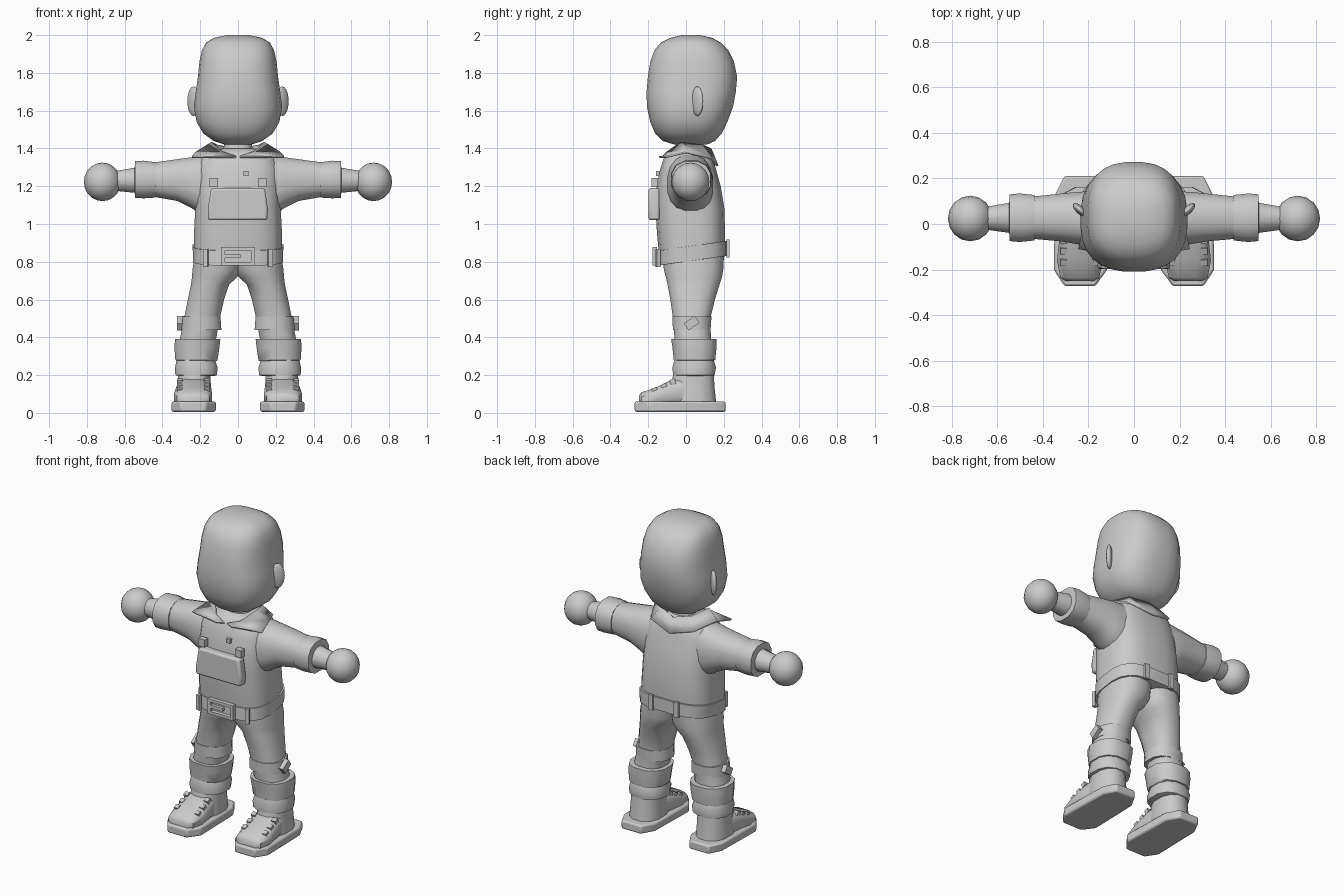
import bpy, bmesh, math
from mathutils import Vector, Matrix

grey = bpy.data.materials.new("matte grey")
grey.diffuse_color = (0.6, 0.6, 0.6, 1)


def finish(name, bm, mirror=False, angle=40, bevel=0):
    bmesh.ops.recalc_face_normals(bm, faces=bm.faces)
    me = bpy.data.meshes.new(name)
    bm.to_mesh(me)
    bm.free()
    me.materials.append(grey)
    ob = bpy.data.objects.new(name, me)
    bpy.context.collection.objects.link(ob)
    bpy.ops.object.select_all(action='DESELECT')
    bpy.context.view_layer.objects.active = ob
    ob.select_set(True)
    bpy.ops.object.shade_smooth_by_angle(angle=math.radians(angle))
    if bevel:
        m = ob.modifiers.new("bevel", 'BEVEL')
        m.width, m.segments = bevel, 2
    if mirror:
        ob.modifiers.new("mirror", 'MIRROR').use_clip = False
    return ob


def loft(name, axis, rings, n=16, power=2.4, tilt=0, mirror=False, angle=40):
    """Rings are (position, a min, a max, b min, b max) across the axis."""
    bm = bmesh.new()
    loops = []
    for t, a0, a1, b0, b1 in rings:
        loop = []
        for i in range(n):
            w = 2 * math.pi * (i + 0.5) / n
            c, s = math.cos(w), math.sin(w)
            a = (a0 + a1) / 2 + (a1 - a0) / 2 * math.copysign(abs(c) ** (2 / power), c)
            b = (b0 + b1) / 2 + (b1 - b0) / 2 * math.copysign(abs(s) ** (2 / power), s)
            u = t + tilt * b
            p = {'x': (u, a, b), 'y': (a, u, b), 'z': (a, b, u)}[axis]
            loop.append(bm.verts.new(p))
        loops.append(loop)
    for l0, l1 in zip(loops, loops[1:]):
        for i in range(n):
            j = (i + 1) % n
            bm.faces.new((l0[i], l0[j], l1[j], l1[i]))
    bm.faces.new(loops[0])
    bm.faces.new(loops[-1])
    return finish(name, bm, mirror, angle)


def prism(name, outline, axis, lo, hi, mirror=False, bevel=0):
    """Extrude a flat outline along y (outline in x, z) or z (outline in x, y)."""
    bm = bmesh.new()
    ends = [[bm.verts.new((a, t, b) if axis == 'y' else (a, b, t)) for a, b in outline]
            for t in (lo, hi)]
    n = len(outline)
    for i in range(n):
        j = (i + 1) % n
        bm.faces.new((ends[0][i], ends[0][j], ends[1][j], ends[1][i]))
    bm.faces.new(ends[0])
    bm.faces.new(ends[1])
    return finish(name, bm, mirror, 30, bevel)


def box(name, centre, size, rot_x=0, mirror=False, rot_z=0):
    bm = bmesh.new()
    bmesh.ops.create_cube(bm, size=1, matrix=Matrix.Translation(centre)
                          @ Matrix.Rotation(rot_z, 4, 'Z') @ Matrix.Rotation(rot_x, 4, 'X')
                          @ Matrix.Diagonal((*size, 1)))
    return finish(name, bm, mirror, 30)


def ball(name, centre, radii, rot_z=0, u=16, v=10):
    bm = bmesh.new()
    bmesh.ops.create_uvsphere(bm, u_segments=u, v_segments=v, radius=1,
                              matrix=Matrix.Translation(centre) @ Matrix.Rotation(rot_z, 4, 'Z')
                              @ Matrix.Diagonal((*radii, 1)))
    return finish(name, bm, True, 60)


# Head, ears and neck
loft("head", 'z', [
    (1.42, -.07, .07, -.06, .11), (1.44, -.13, .13, -.125, .155),
    (1.48, -.185, .185, -.165, .19), (1.54, -.22, .22, -.19, .22),
    (1.62, -.235, .235, -.208, .25), (1.70, -.225, .225, -.21, .265),
    (1.78, -.213, .213, -.203, .272), (1.86, -.205, .205, -.19, .255),
    (1.92, -.192, .192, -.168, .225), (1.96, -.17, .17, -.135, .185),
    (1.985, -.13, .13, -.085, .14), (2.0, -.06, .06, -.02, .075)], n=28, power=2.6, angle=70)
ball("ears", (.235, .06, 1.65), (.042, .018, .078), rot_z=.75)
loft("neck", 'z', [(1.30, -.09, .09, -.07, .11), (1.46, -.07, .07, -.05, .09)])

# Shirt body
loft("torso", 'z', [
    (.84, -.235, .235, -.145, .205), (.95, -.235, .235, -.155, .208),
    (1.08, -.228, .228, -.163, .205), (1.20, -.225, .225, -.158, .185),
    (1.29, -.22, .22, -.138, .16), (1.345, -.20, .20, -.12, .145),
    (1.375, -.15, .15, -.105, .13), (1.40, -.08, .08, -.07, .11)], n=20, power=3, angle=50)

# Sleeves, rolled cuffs, forearms and hands
loft("sleeves", 'x', [
    (.10, -.10, .14, 1.06, 1.375), (.20, -.10, .145, 1.05, 1.365), (.25, -.09, .142, 1.085, 1.355),
    (.32, -.078, .135, 1.12, 1.345), (.46, -.065, .12, 1.145, 1.325)], mirror=True, angle=50)
loft("sleeve_cuffs", 'x', [
    (.435, -.06, .11, 1.15, 1.32), (.437, -.075, .13, 1.137, 1.33), (.50, -.082, .137, 1.133, 1.338),
    (.545, -.078, .133, 1.135, 1.335), (.547, -.045, .10, 1.165, 1.30)], n=12, mirror=True)
loft("forearms", 'x', [(.52, -.045, .10, 1.16, 1.305), (.66, -.025, .075, 1.175, 1.28)],
     n=12, power=2, mirror=True)
ball("hands", (.718, .024, 1.223), (.098, .1, .102))

# Collar with pointed wings
bm = bmesh.new()
inner = [(.01, -.125, 1.36), (.085, -.10, 1.385), (.14, -.03, 1.435), (.11, .09, 1.42), (0, .135, 1.40)]
outer = [(.05, -.145, 1.36), (.245, -.11, 1.36), (.22, .0, 1.385), (.15, .14, 1.35), (0, .172, 1.31)]
a = [bm.verts.new(p) for p in inner]
b = [bm.verts.new(p) for p in outer]
for i in range(4):
    bm.faces.new((a[i], a[i + 1], b[i + 1], b[i]))
collar = finish("collar", bm, True, 30)
collar.modifiers.new("thickness", 'SOLIDIFY').thickness = .012

# Belt, loops and buckle
loft("belt", 'z', [
    (.80, -.22, .22, -.13, .20), (.801, -.24, .24, -.155, .222),
    (.88, -.242, .242, -.152, .222), (.881, -.22, .22, -.13, .20)], n=20, power=3, tilt=.14)
for z in (.79, .868):
    box("buckle_bar", (0, -.165, z), (.18, .025, .018))
for x in (-.08, .08):
    box("buckle_side", (x, -.165, .829), (.02, .025, .09))
box("buckle_tongue", (-.03, -.165, .829), (.085, .02, .02))
box("belt_loops_rear", (.09, .222, .871), (.03, .016, .095), mirror=True)
box("belt_loops_front", (.17, -.148, .82), (.025, .02, .095), mirror=True, rot_z=.25)

# Chest pocket, clasps and button
prism("chest_pocket", [(-.16, 1.02), (.155, 1.02), (.158, 1.08), (.142, 1.19), (-.142, 1.19), (-.16, 1.08)],
      'y', -.198, -.14, bevel=.012)
box("pocket_clasps", (.128, -.165, 1.22), (.044, .035, .046), mirror=True)
box("shirt_button", (.042, -.15, 1.267), (.026, .02, .026))

# Trousers
loft("trouser_legs", 'z', [
    (.86, -.03, .225, -.13, .205), (.76, -.02, .243, -.12, .20), (.715, .005, .246, -.108, .192),
    (.68, .045, .25, -.10, .18), (.60, .072, .267, -.085, .155), (.50, .095, .287, -.07, .13),
    (.36, .12, .315, -.06, .135)], n=16, mirror=True, angle=60)
box("leg_straps", (.298, .03, .475), (.05, .07, .045), rot_x=.6, mirror=True)
loft("leg_bands", 'z', [(.44, .085, .303, -.072, .133), (.51, .09, .297, -.076, .138)], n=12, mirror=True)
loft("upper_leg_cuffs", 'z', [
    (.275, .11, .32, -.06, .14), (.28, .105, .335, -.068, .158), (.345, .095, .34, -.075, .165),
    (.39, .09, .337, -.082, .165), (.391, .12, .30, -.05, .13)], n=12, mirror=True)
loft("lower_leg_cuffs", 'z', [
    (.195, .125, .315, -.055, .14), (.20, .108, .335, -.072, .155), (.24, .105, .337, -.075, .162),
    (.28, .118, .328, -.065, .15)], n=12, mirror=True)

# Shoes
sole = [(.17, -.272), (.305, -.272), (.352, -.20), (.345, .13), (.305, .21), (.17, .21), (.125, .13), (.117, -.20)]
prism("soles", sole, 'z', .006, .06, mirror=True, bevel=.01)
loft("shoe_ankles", 'z', [(.04, .135, .33, -.09, .165), (.13, .14, .325, -.085, .155),
                          (.21, .145, .318, -.07, .15)], n=12, mirror=True)
loft("shoe_toes", 'y', [(-.25, .175, .30, .03, .09), (-.235, .15, .325, .03, .11), (-.16, .135, .34, .03, .135),
                        (-.07, .14, .33, .03, .18), (.0, .15, .32, .03, .19)],
     n=12, power=3, mirror=True)
for y, z in ((-.07, .165), (-.115, .14), (-.165, .12)):
    for x in (.165, .308):
        box("lace_eyelet", (x, y, z), (.028, .028, .028), rot_x=.4, mirror=True)
